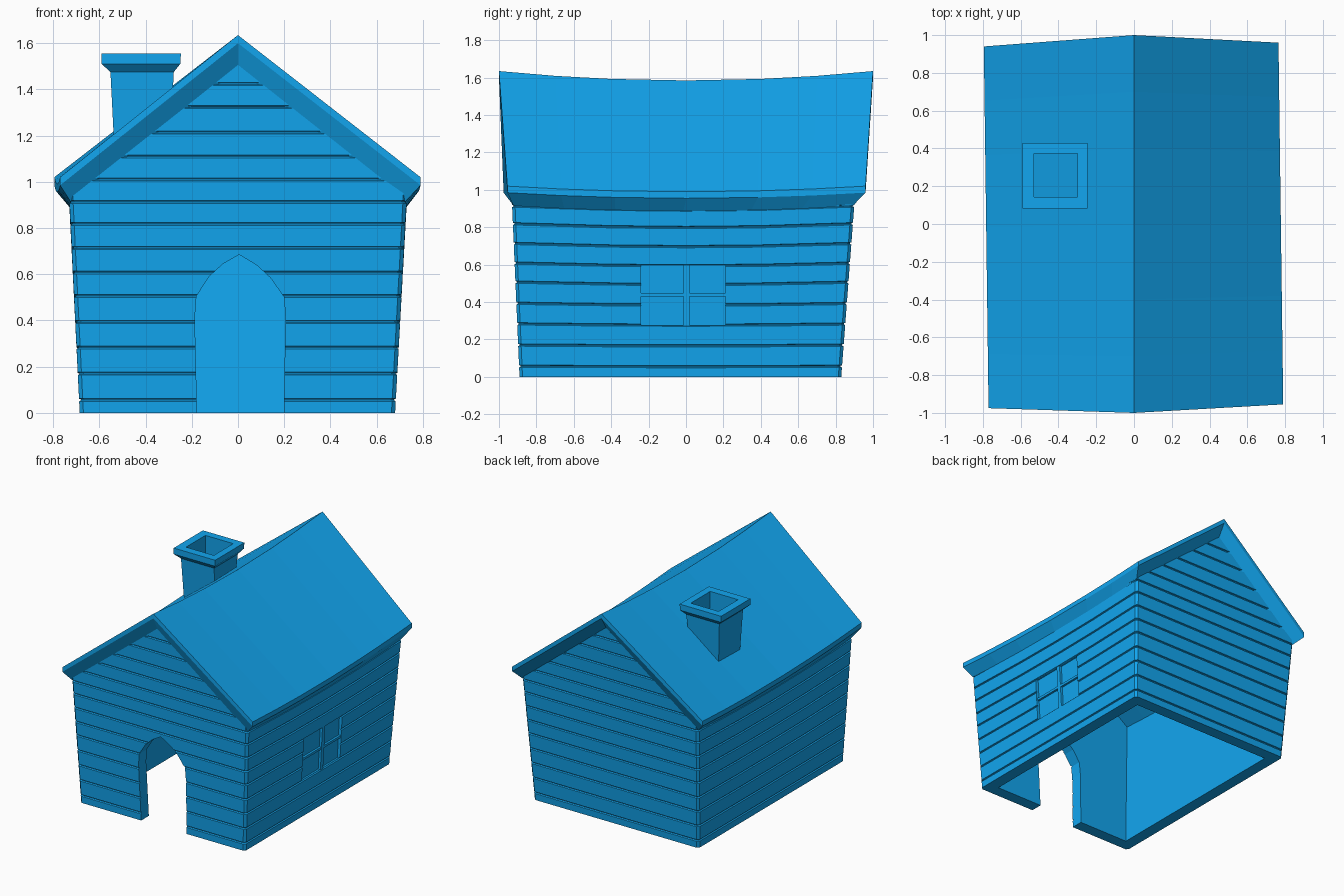
import bpy, bmesh
from mathutils import Vector

if "Cube" in bpy.data.objects:
    bpy.data.objects.remove(bpy.data.objects["Cube"])

paint = bpy.data.materials.new("blue_paint")
paint.diffuse_color = (0.006, 0.381, 0.871, 1)
paint.use_nodes = True
paint.node_tree.nodes["Principled BSDF"].inputs["Base Color"].default_value = paint.diffuse_color

def finish(bm, name):
    bmesh.ops.recalc_face_normals(bm, faces=bm.faces[:])
    mesh = bpy.data.meshes.new(name)
    bm.to_mesh(mesh)
    bm.free()
    mesh.materials.append(paint)
    ob = bpy.data.objects.new(name, mesh)
    bpy.context.collection.objects.link(ob)
    return ob

def loft(rings, cap=True, closed=False):
    """Bridge matching point loops into a bmesh."""
    bm = bmesh.new()
    vs = [[bm.verts.new(p) for p in r] for r in rings]
    n = len(vs[0])
    pairs = list(zip(vs, vs[1:])) + ([(vs[-1], vs[0])] if closed else [])
    for a, b in pairs:
        for i in range(n):
            j = (i + 1) % n
            bm.faces.new((a[i], a[j], b[j], b[i]))
    if cap and not closed:
        bm.faces.new(vs[0])
        bm.faces.new(vs[-1])
    return bm

def rect(x0, x1, y0, y1, z):
    return [(x0, y0, z), (x1, y0, z), (x1, y1, z), (x0, y1, z)]

def cut(ob, cutter):
    cutter.hide_render = True
    cutter.hide_viewport = True
    m = ob.modifiers.new("cut", 'BOOLEAN')
    m.operation = 'DIFFERENCE'
    m.solver = 'EXACT'
    m.object = cutter

def bounds(z, inset=0.0):
    """Walls lean outwards with height."""
    t = z / 0.92
    return (-0.685 - 0.045 * t + inset, 0.68 + 0.05 * t - inset,
            -0.89 - 0.04 * t + inset, 0.83 + 0.07 * t - inset)

def right_wall_box(name, d0, d1, y0, y1, z0, z1):
    """Box following the lean of the right wall, between two depths."""
    return finish(loft([rect(bounds(z)[1] - d0, bounds(z)[1] - d1, y0, y1, z)
                        for z in (z0, z1)]), name)

def wall_ring(z, inset):
    x0, x1, y0, y1 = bounds(z, inset)
    c = 0.016
    mids = (-0.4, 0, 0.4)
    pts = [(x0 + c, y0), (x1 - c, y0), (x1, y0 + c)] + [(x1, y) for y in mids]
    pts += [(x1, y1 - c), (x1 - c, y1), (x0 + c, y1), (x0, y1 - c)]
    pts += [(x0, y) for y in reversed(mids)] + [(x0, y0 + c)]
    return [(x, y, z - 0.022 * min(z / 0.92, 1) * max(0, 1 - (y / 0.88) ** 2)) for x, y in pts]

# Clapboard walls: stacked boards with V grooves, trimmed to the gable
grooves = [0.058, 0.172, 0.285, 0.395, 0.508, 0.61, 0.715, 0.82, 0.915,
           1.012, 1.112, 1.215, 1.325, 1.425]
rings = [wall_ring(0, 0)]
for g in grooves:
    rings += [wall_ring(g - 0.008, 0), wall_ring(g - 0.003, 0.008),
              wall_ring(g + 0.002, 0.008), wall_ring(g + 0.005, 0)]
rings.append(wall_ring(1.56, 0))
bm = loft(rings)
for s in (-1, 1):
    bmesh.ops.bisect_plane(bm, geom=bm.verts[:] + bm.edges[:] + bm.faces[:],
                           plane_co=Vector((0, 0, 1.51)),
                           plane_no=Vector((s * 0.565, 0, 0.725)).normalized(),
                           clear_outer=True)
    bmesh.ops.holes_fill(bm, edges=[e for e in bm.edges if e.is_boundary], sides=0)
walls = finish(bm, "walls")

# Hollow interior
inner = finish(loft([rect(*bounds(z, 0.09), z) for z in (-0.1, 1.7)]), "interior_cutter")
cut(walls, inner)

# Pointed arch doorway
arch = [(-0.175, -0.1), (-0.187, 0.41), (-0.18, 0.505), (-0.125, 0.59), (-0.065, 0.645),
        (0.005, 0.685), (0.08, 0.64), (0.14, 0.585), (0.2, 0.5), (0.205, 0.41), (0.197, -0.1)]
cut(walls, finish(loft([[(x, y, z) for x, z in arch] for y in (-1.2, -0.6)]), "door_cutter"))

# Recessed window with crossed bars on the right wall
cut(walls, right_wall_box("window_cutter", 0.022, -0.1, -0.24, 0.212, 0.278, 0.598))
right_wall_box("window_upright", 0.04, 0.004, -0.014, 0.018, 0.272, 0.604)
right_wall_box("window_crossbar", 0.04, 0.006, -0.246, 0.218, 0.43, 0.448)

# Sagging roof: top sheet, thin fascia, sloped soffit and ceiling sheet
def sheet(left, right, ridge):
    """Each line is ((x, y, z) front, (x, y, z) back, sag)."""
    rows = []
    for t in (-1, -0.7, -0.4, 0, 0.4, 0.7, 1):
        row = []
        for a, b, sag in (left, ridge, right):
            p = Vector(a).lerp(Vector(b), (t + 1) / 2)
            p.z -= sag * (1 - t * t)
            row.append(p)
        rows.append(row)
    return rows

def roof_layer(drop):
    return sheet(((-0.77, -0.975, 1.02 - drop), (-0.795, 0.94, 1.02 - drop), 0.03),
                 ((0.79, -0.955, 1.02 - drop), (0.765, 0.96, 1.02 - drop), 0.03),
                 ((0, -1, 1.635 - drop), (0, 1, 1.635 - drop), 0.05))

soffit = sheet(((-0.725, -0.922, 0.915), (-0.725, 0.892, 0.915), 0.03),
               ((0.725, -0.922, 0.915), (0.725, 0.892, 0.915), 0.03),
               ((0, -0.943, 1.48), (0, 0.925, 1.48), 0.04))
bm = bmesh.new()
layers = [[[bm.verts.new(p) for p in row] for row in s]
          for s in (roof_layer(0), roof_layer(0.035), soffit)]
for s in (layers[0], layers[2]):
    for a, b in zip(s, s[1:]):
        for i in range(2):
            bm.faces.new((a[i], a[i + 1], b[i + 1], b[i]))
loops = [s[0] + [r[2] for r in s[1:-1]] + s[-1][::-1] + [r[0] for r in s[-2:0:-1]]
         for s in layers]
for a, b in zip(loops, loops[1:]):
    for i in range(len(a)):
        j = (i + 1) % len(a)
        bm.faces.new((a[i], a[j], b[j], b[i]))
finish(bm, "roof")

# Hollow chimney with flared cap, its foot sunk into the roof slope
def foot(x0, x1, y0, y1):
    return [(x, y, 1.13 + 0.785 * (x + 0.545)) for x, y, _ in rect(x0, x1, y0, y1, 0)]

chimney = [foot(-0.535, -0.285, 0.13, 0.38),
           rect(-0.552, -0.278, 0.115, 0.395, 1.475),
           rect(-0.59, -0.25, 0.083, 0.428, 1.51),
           rect(-0.59, -0.247, 0.083, 0.428, 1.555),
           rect(-0.53, -0.30, 0.143, 0.372, 1.555),
           foot(-0.53, -0.30, 0.143, 0.372)]
finish(loft(chimney, closed=True), "chimney")
